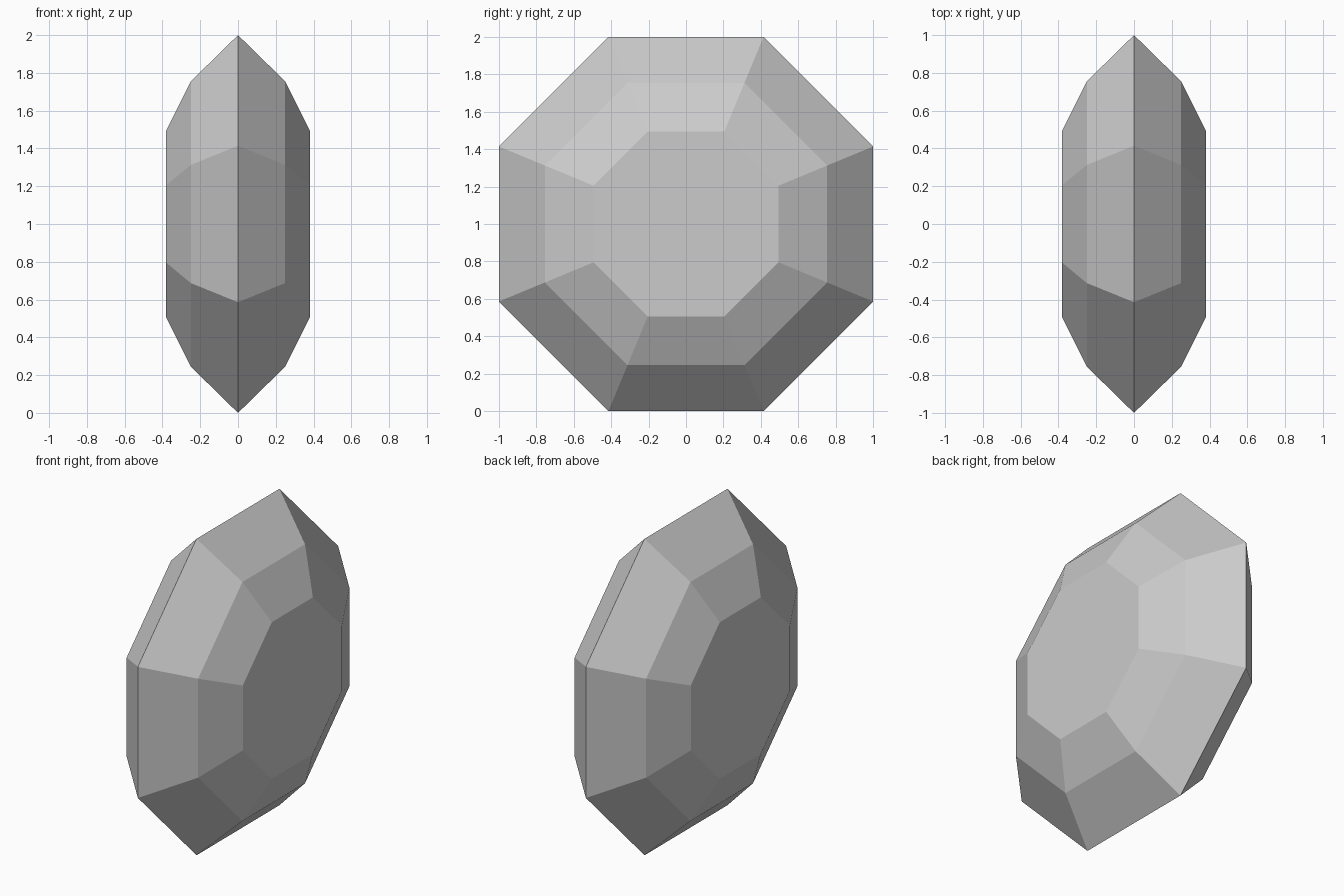
import bpy, bmesh
from math import pi, cos, sin

cube = bpy.data.objects.get("Cube")
if cube:
    bpy.data.objects.remove(cube, do_unlink=True)

# Plain grey stone
GREY = (0.6, 0.6, 0.6, 1)
stone = bpy.data.materials.new("grey_stone")
stone.use_nodes = True
stone.diffuse_color = GREY
stone.node_tree.nodes["Principled BSDF"].inputs["Base Color"].default_value = GREY

SIDES = 8
# Facet profile: (x position, distance from centre to the flat sides)
profile = [(-0.38, 0.495), (-0.25, 0.755), (0, 1), (0.25, 0.755), (0.38, 0.495)]


def add_ring(bm, x, apothem):
    radius = apothem / cos(pi / SIDES)
    angles = [(i + 0.5) * 2 * pi / SIDES for i in range(SIDES)]
    return [bm.verts.new((x, radius * cos(a), 1 + radius * sin(a))) for a in angles]


# Cut gem: stacked octagons joined by flat facets, capped with a table on each side
bm = bmesh.new()
rings = [add_ring(bm, x, apothem) for x, apothem in profile]
for low, high in zip(rings, rings[1:]):
    for i in range(SIDES):
        j = (i + 1) % SIDES
        bm.faces.new((low[i], low[j], high[j], high[i]))
bm.faces.new(rings[0])
bm.faces.new(rings[-1])
bmesh.ops.recalc_face_normals(bm, faces=bm.faces)

mesh = bpy.data.meshes.new("cut_gem")
bm.to_mesh(mesh)
bm.free()
mesh.materials.append(stone)
gem = bpy.data.objects.new("cut_gem", mesh)
bpy.context.collection.objects.link(gem)
